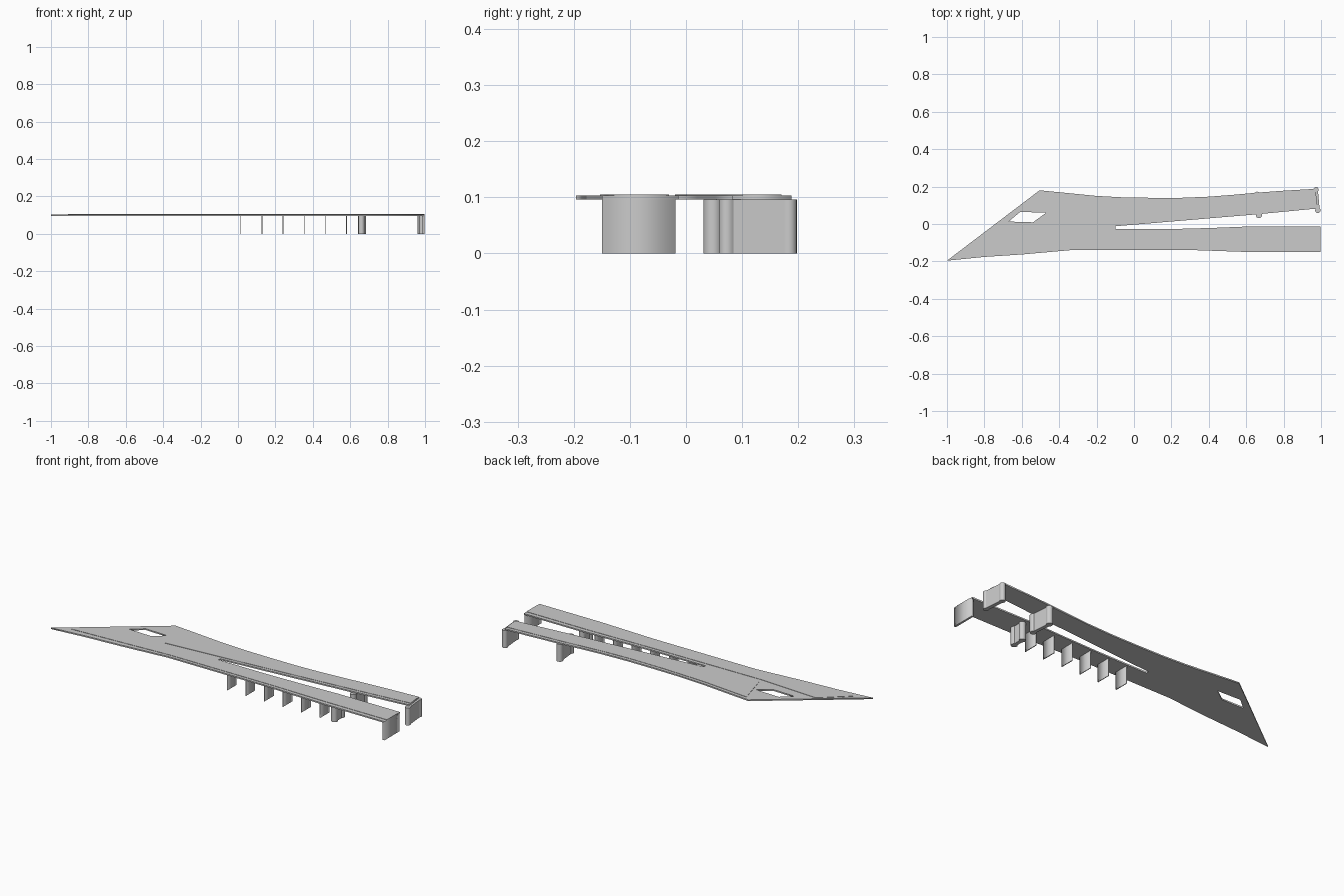
import bpy, math
from mathutils import Vector

if "Cube" in bpy.data.objects:
    bpy.data.objects.remove(bpy.data.objects["Cube"])


def prism(name, loops, z0, z1):
    """Extrude flat outlines (the first is outer, others are holes) from z0 to z1."""
    cu = bpy.data.curves.new(name, 'CURVE')
    cu.dimensions = '2D'
    cu.fill_mode = 'BOTH'
    cu.extrude = (z1 - z0) / 2
    for pts in loops:
        sp = cu.splines.new('POLY')
        sp.points.add(len(pts) - 1)
        for p, (x, y) in zip(sp.points, pts):
            p.co = (x, y, 0, 1)
        sp.use_cyclic_u = True
    ob = bpy.data.objects.new(name, cu)
    bpy.context.collection.objects.link(ob)
    ob.location.z = (z0 + z1) / 2
    bpy.ops.object.select_all(action='DESELECT')
    ob.select_set(True)
    bpy.context.view_layer.objects.active = ob
    bpy.ops.object.convert(target='MESH')
    return bpy.context.object


def pier(name, a, b, web=0.010, r=0.017):
    """Wall pier between plan points a and b with rounded columns at its ends."""
    a, b = Vector(a), Vector(b)
    d = (b - a).normalized()
    ang = math.atan2(d.y, d.x)
    half = math.asin(web / r)
    pts = []
    for c, base in ((a, ang), (b, ang + math.pi)):
        for i in range(13):
            t = base + half + (2 * math.pi - 2 * half) * i / 12
            pts.append((c.x + r * math.cos(t), c.y + r * math.sin(t)))
    ob = prism(name, [pts], 0, BOTTOM)
    bpy.ops.object.shade_smooth_by_angle(angle=math.radians(35))
    return ob


BOTTOM, DECK, TOP = 0.096, 0.1035, 0.1053

# Forked bridge deck with an opening near the wide end
outer = [(-1, -0.196), (-0.505, 0.18), (-0.35, 0.165), (-0.2, 0.15),
         (-0.05, 0.142), (0.1, 0.14), (0.25, 0.14), (0.4, 0.146),
         (0.53, 0.156), (0.65, 0.167), (0.8, 0.178), (0.97, 0.188), (0.982, 0.083),
         (0.66, 0.052), (0.28, 0.02), (-0.1, -0.012), (-0.1, -0.027),
         (0.2, -0.027), (0.42, -0.021), (0.62, -0.013), (0.996, -0.013),
         (0.996, -0.15), (0.62, -0.15), (0.3, -0.139), (0, -0.139),
         (-0.33, -0.139), (-0.6, -0.163), (-0.8, -0.176)]
opening = [(-0.67, 0.013), (-0.608, 0.065), (-0.47, 0.06), (-0.54, 0.009)]
prism("bridge_deck", [outer, opening], BOTTOM, DECK)

# Slightly raised roadway on each branch
prism("lower_roadway", [[(-0.91, -0.153), (-0.6, -0.137), (-0.33, -0.122),
                         (0.3, -0.122), (0.62, -0.128), (0.996, -0.128),
                         (0.996, -0.035), (0.62, -0.035), (0.2, -0.044),
                         (-0.43, -0.05), (-0.77, -0.03)]], DECK, TOP)
prism("upper_roadway", [[(-0.43, -0.02), (-0.1, 0.005), (0.28, 0.037),
                         (0.66, 0.07), (0.98, 0.101), (0.972, 0.17),
                         (0.65, 0.149), (0.4, 0.128), (0.25, 0.122),
                         (0.05, 0.123), (-0.2, 0.133), (-0.48, 0.16)]], DECK, TOP)

# Row of thin wall supports under the lower branch
for i in range(6):
    x = 0.015 + 0.113 * i
    prism(f"wall_support_{i + 1}", [[(x - 0.002, -0.116), (x + 0.002, -0.116),
                                     (x + 0.002, -0.036), (x - 0.002, -0.036)]], 0, BOTTOM)

# Abutment wall closing the lower branch
prism("abutment", [[(0.985, -0.15), (0.996, -0.15), (0.996, -0.019), (0.985, -0.019)]],
      0, BOTTOM)

# Heavy piers with rounded ends
pier("lower_pier", (0.66, -0.103), (0.66, -0.043))
pier("upper_pier", (0.668, 0.048), (0.658, 0.156))
pier("upper_end_pier", (0.983, 0.073), (0.973, 0.183), r=0.0145)
